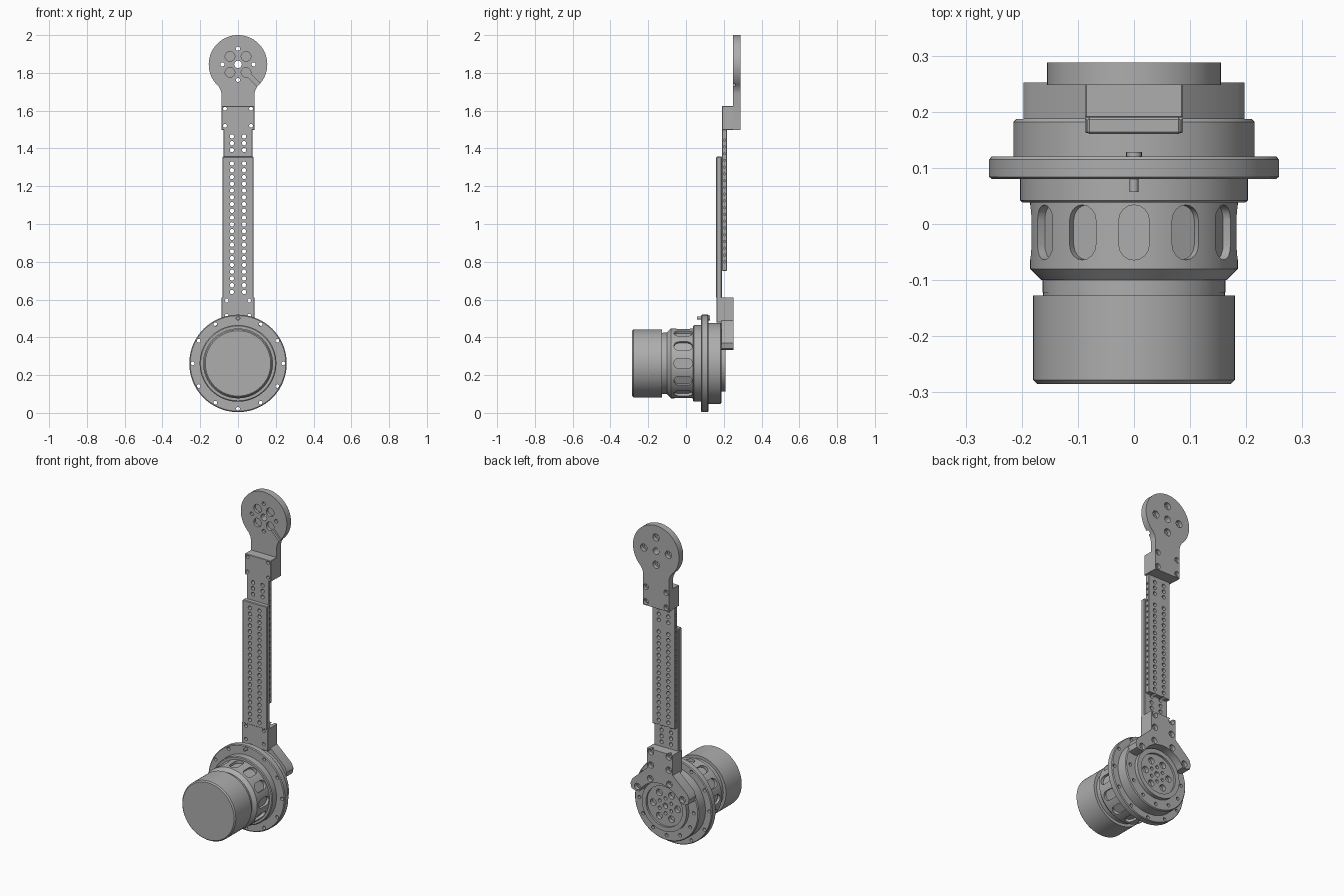
import bpy, bmesh, math
from mathutils import Matrix, Vector

if "Cube" in bpy.data.objects:
    bpy.data.objects.remove(bpy.data.objects["Cube"])

grey = bpy.data.materials.new("machined_grey")
grey.use_nodes = True
grey.diffuse_color = (0.42, 0.42, 0.42, 1)
grey.node_tree.nodes["Principled BSDF"].inputs["Base Color"].default_value = (0.42, 0.42, 0.42, 1)

AXIS_Z = 0.262   # height of the motor axis
parts = []


def finish(bm, name, keep=True):
    bmesh.ops.recalc_face_normals(bm, faces=bm.faces)
    mesh = bpy.data.meshes.new(name)
    bm.to_mesh(mesh)
    bm.free()
    mesh.materials.append(grey)
    obj = bpy.data.objects.new(name, mesh)
    bpy.context.collection.objects.link(obj)
    if keep:
        parts.append(obj)
    return obj


def lathe(bm, profile, x=0, z=AXIS_Z, n=72, matrix=None):
    """Revolve (y, radius) pairs about a line along y, closed at both ends."""
    rings = []
    for y, r in profile:
        ring = []
        for i in range(n):
            a = math.tau * i / n
            p = Vector((x + r * math.cos(a), y, z + r * math.sin(a)))
            ring.append(bm.verts.new(matrix @ p if matrix else p))
        rings.append(ring)
    for a, b in zip(rings, rings[1:]):
        for i in range(n):
            j = (i + 1) % n
            bm.faces.new((a[i], a[j], b[j], b[i]))
    bm.faces.new(rings[0])
    bm.faces.new(rings[-1])


def prism(bm, outline, y0, y1, matrix=None):
    """Extrude an (x, z) outline from y0 to y1."""
    rings = []
    for y in (y0, y1):
        pts = [Vector((x, y, z)) for x, z in outline]
        rings.append([bm.verts.new(matrix @ p if matrix else p) for p in pts])
    a, b = rings
    for i in range(len(a)):
        j = (i + 1) % len(a)
        bm.faces.new((a[i], a[j], b[j], b[i]))
    bm.faces.new(a)
    bm.faces.new(b)


def arc(r, start, end, n, x=0, z=0):
    angles = [math.radians(start + (end - start) * i / n) for i in range(n + 1)]
    return [(x + r * math.cos(a), z + r * math.sin(a)) for a in angles]


def turned(name, profile):
    bm = bmesh.new()
    lathe(bm, profile)
    return finish(bm, name)


def block(name, half, y0, y1, z0, z1, bevel=0.004):
    bm = bmesh.new()
    prism(bm, [(-half, z0), (half, z0), (half, z1), (-half, z1)], y0, y1)
    bmesh.ops.bevel(bm, geom=list(bm.edges), offset=bevel, segments=1, affect='EDGES')
    return finish(bm, name)


def cut(bm, *targets):
    cutter = finish(bm, "cutter", keep=False)
    cutter.hide_render = True
    for obj in targets:
        mod = obj.modifiers.new("holes", 'BOOLEAN')
        mod.operation, mod.solver, mod.object = 'DIFFERENCE', 'EXACT', cutter
        bpy.context.view_layer.objects.active = obj
        bpy.ops.object.modifier_apply(modifier=mod.name)
    bpy.data.objects.remove(cutter)


def hole(bm, x, z, r, y0, y1):
    lathe(bm, [(y0, r), (y1, r)], x, z, 16)


def bolt_hole(bm, x, z, r, wide, y0, step, y1):
    lathe(bm, [(y0, r), (step, r), (step, wide), (y1, wide)], x, z, 16)


def polar(r, degrees, z=AXIS_Z):
    return r * math.cos(math.radians(degrees)), z + r * math.sin(math.radians(degrees))


# Motor can and neck groove
turned("motor_can", [(-0.285, 0.173), (-0.278, 0.18), (-0.127, 0.18),
                     (-0.127, 0.162), (-0.12, 0.162), (-0.095, 0.162)])
turned("neck_ring", [(-0.122, 0.15), (-0.122, 0.163), (-0.1, 0.163), (-0.09, 0.15)])

# Ventilated housing with twelve rounded slots
housing = turned("vented_housing", [(-0.1, 0.165), (-0.08, 0.185), (0.04, 0.185)])
bm = bmesh.new()
slot = arc(0.027, 0, 180, 8, 0, 0.007) + arc(0.027, 180, 360, 8, 0, -0.037)
for i in range(12):
    turn = (Matrix.Translation((0, 0, AXIS_Z)) @ Matrix.Rotation(math.tau * i / 12, 4, 'Y')
            @ Matrix.Rotation(math.pi / 2, 4, 'X'))
    # local z becomes -y, local y becomes the outward direction
    prism(bm, [(x, -z) for x, z in slot], 0.168, 0.22, turn)
cut(bm, housing)

# Collar and bolted flange
turned("collar", [(0.038, 0.198), (0.042, 0.203), (0.085, 0.203)])
flange = turned("flange", [(0.08, 0.253), (0.084, 0.258), (0.115, 0.258), (0.12, 0.254)])
bm = bmesh.new()
for i in range(12):
    hole(bm, *polar(0.24, 30 * i), 0.01, 0.05, 0.15)
cut(bm, flange)
bm = bmesh.new()
lathe(bm, [(0.057, 0.008), (0.12, 0.008), (0.12, 0.014), (0.128, 0.014)], 0, AXIS_Z + 0.24, 16)
finish(bm, "flange_bolt")

# Rear body with recessed output hub
hub = turned("output_hub", [(0.115, 0.215), (0.182, 0.215), (0.187, 0.21), (0.187, 0.15),
                            (0.21, 0.15), (0.21, 0.122), (0.198, 0.122)])
bm = bmesh.new()
hole(bm, 0, AXIS_Z, 0.016, 0.17, 0.23)
for i in range(6):
    hole(bm, *polar(0.082, 60 * i), 0.02, 0.175, 0.23)
    hole(bm, *polar(0.045, 60 * i + 30), 0.01, 0.175, 0.23)
for i in range(7):
    hole(bm, *polar(0.183, 180 + 30 * i), 0.01, 0.17, 0.23)
cut(bm, hub)

# Lower bracket: neck flaring into two ears around the hub
right = [(0.165, 0.333), (0.19, 0.34), (0.197, 0.37), (0.185, 0.4), (0.087, 0.49), (0.087, 0.612)]
outline = right + [(-x, z) for x, z in reversed(right)] + arc(0.156, 153, 27, 20, 0, AXIS_Z)
bm = bmesh.new()
prism(bm, outline, 0.187, 0.252)
lower_bracket = finish(bm, "lower_bracket")
tab = block("lower_bracket_tab", 0.087, 0.162, 0.19, 0.478, 0.612, 0.002)
bm = bmesh.new()
for s in (-1, 1):
    for z in (0.595, 0.515):
        bolt_hole(bm, s * 0.06, z, 0.01, 0.019, 0.15, 0.23, 0.27)
    for angle in (33, 69):
        x, z = polar(0.18, angle)
        bolt_hole(bm, s * x, z, 0.01, 0.019, 0.18, 0.23, 0.27)
cut(bm, lower_bracket, tab)

# Two overlapping perforated rails
front_rail = block("front_rail", 0.083, 0.16, 0.19, 0.608, 1.357)
back_rail = block("back_rail", 0.076, 0.19, 0.217, 0.752, 1.505, 0.003)
bm = bmesh.new()
for i in range(24):
    z = 0.64 + 0.0358 * i
    if abs(z - 1.357) > 0.014:
        for x in (-0.032, 0.032):
            hole(bm, x, z, 0.0115, 0.1, 0.3)
cut(bm, front_rail, back_rail)
# Small holes along the rail edges
bm = bmesh.new()
for i in range(19):
    for s in (-1, 1):
        side = Matrix.Translation((0, 0.204, 0.8 + 0.0358 * i)) @ Matrix.Rotation(-s * math.pi / 2, 4, 'Z')
        lathe(bm, [(0.06, 0.006), (0.09, 0.006)], 0, 0, 12, side)
cut(bm, back_rail)

# Upper bracket and round mounting head
HEAD_Z = 1.845
upper = block("upper_bracket", 0.087, 0.19, 0.25, 1.498, 1.625, 0.002)
bm = bmesh.new()
rim = arc(0.155, -48, 228, 56, 0, HEAD_Z)
outline = [(-0.087, 1.498), (0.087, 1.498), (0.087, 1.69), (0.092, 1.71)] + rim
outline += [(-0.092, 1.71), (-0.087, 1.69)]
prism(bm, outline, 0.248, 0.288)
head = finish(bm, "mounting_head")
bm = bmesh.new()
for s in (-1, 1):
    for z in (1.61, 1.52):
        bolt_hole(bm, s * 0.069, z, 0.01, 0.017, 0.17, 0.27, 0.3)
cut(bm, upper, head)
bm = bmesh.new()
hole(bm, 0, HEAD_Z, 0.02, 0.2, 0.32)
for i in range(4):
    bolt_hole(bm, *polar(0.083, 90 * i, HEAD_Z), 0.011, 0.022, 0.2, 0.265, 0.32)
    hole(bm, *polar(0.06, 90 * i + 45, HEAD_Z), 0.026, 0.2, 0.265)
cut(bm, head)
# Cable groove running to the rim
bm = bmesh.new()
turn = Matrix.Translation((0, 0, HEAD_Z)) @ Matrix.Rotation(math.radians(45), 4, 'Y')
prism(bm, [(0.06, -0.011), (0.2, -0.011), (0.2, 0.011), (0.06, 0.011)], 0.2, 0.262, turn)
cut(bm, head)

# Smooth shading on the round surfaces
bpy.ops.object.select_all(action='DESELECT')
for obj in parts:
    obj.select_set(True)
bpy.context.view_layer.objects.active = parts[0]
bpy.ops.object.shade_smooth_by_angle(angle=math.radians(30))
